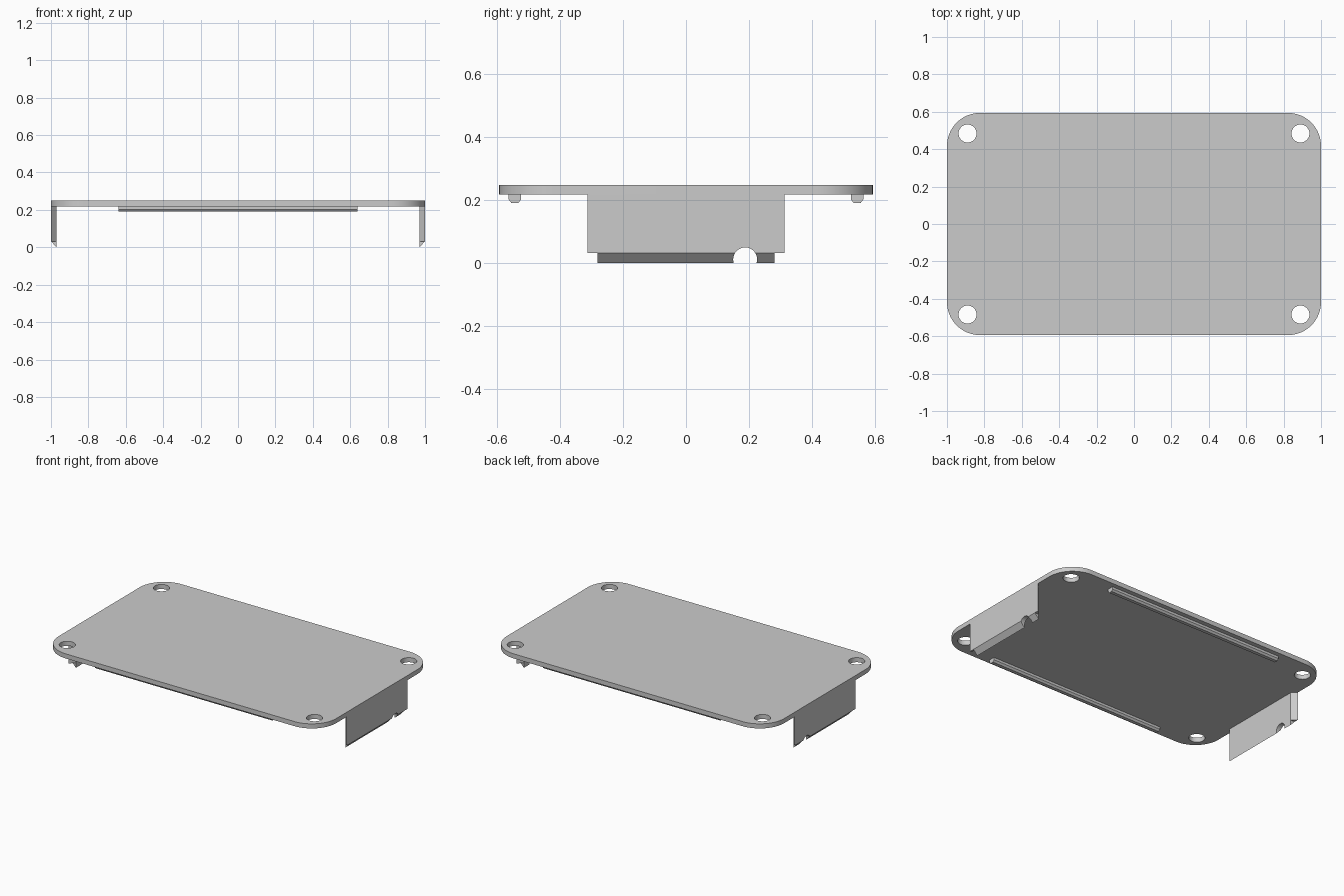
import bpy, bmesh, math
from mathutils import Matrix

cube = bpy.data.objects.get("Cube")
if cube:
    bpy.data.objects.remove(cube, do_unlink=True)

grey = bpy.data.materials.new("light grey")
grey.use_nodes = True
grey.diffuse_color = (0.6, 0.6, 0.6, 1)
grey.node_tree.nodes["Principled BSDF"].inputs["Base Color"].default_value = (0.6, 0.6, 0.6, 1)

PLATE_LOW, PLATE_TOP = 0.219, 0.249
HALF_X, HALF_Y, CORNER = 1.0, 0.594, 0.177
WALL_IN, LIP_Z = 0.97, 0.032


def add_object(name, bm):
    bmesh.ops.recalc_face_normals(bm, faces=bm.faces)
    mesh = bpy.data.meshes.new(name)
    bm.to_mesh(mesh)
    bm.free()
    mesh.materials.append(grey)
    ob = bpy.data.objects.new(name, mesh)
    bpy.context.collection.objects.link(ob)
    return ob


def prism(name, start, end):
    """Solid between two matching loops of points."""
    bm = bmesh.new()
    a = [bm.verts.new(p) for p in start]
    b = [bm.verts.new(p) for p in end]
    bm.faces.new(a)
    bm.faces.new(b)
    for i in range(len(a)):
        j = (i + 1) % len(a)
        bm.faces.new((a[i], a[j], b[j], b[i]))
    return add_object(name, bm)


def cylinder(name, radius, depth, matrix):
    bm = bmesh.new()
    bmesh.ops.create_cone(bm, cap_ends=True, segments=48, radius1=radius,
                          radius2=radius, depth=depth, matrix=matrix)
    ob = add_object(name, bm)
    ob.hide_render = True
    return ob


def cut(ob, cutters):
    """Subtract the cutters and bake the result."""
    for c in cutters:
        mod = ob.modifiers.new("cut", 'BOOLEAN')
        mod.operation = 'DIFFERENCE'
        mod.solver = 'EXACT'
        mod.object = c
    bpy.context.view_layer.update()
    dg = bpy.context.evaluated_depsgraph_get()
    mesh = bpy.data.meshes.new_from_object(ob.evaluated_get(dg))
    ob.modifiers.clear()
    ob.data = mesh


# Rounded cover plate
outline = []
for k, (sx, sy) in enumerate([(1, 1), (-1, 1), (-1, -1), (1, -1)]):
    for i in range(17):
        t = (k + i / 16) * math.pi / 2
        outline.append((sx * (HALF_X - CORNER) + CORNER * math.cos(t),
                        sy * (HALF_Y - CORNER) + CORNER * math.sin(t)))
plate = prism("cover_plate", [(x, y, PLATE_LOW) for x, y in outline],
              [(x, y, PLATE_TOP) for x, y in outline])

# Corner screw holes
holes = [cylinder("hole_cutter", 0.048, 0.2, Matrix.Translation((sx * 0.89, sy * 0.484, 0.23)))
         for sx in (-1, 1) for sy in (-1, 1)]
cut(plate, holes)

# Side walls with inward-slanted ends, bevelled lip and cable notch
notch = cylinder("notch_cutter", 0.038, 3,
                 Matrix.Translation((0, 0.188, 0.012)) @ Matrix.Rotation(math.pi / 2, 4, 'Y'))
parts = [plate]
for side, s in (("left", 1), ("right", -1)):
    section = [(s * HALF_X, -0.313), (s * HALF_X, 0.313),
               (s * WALL_IN, 0.282), (s * WALL_IN, -0.282)]
    wall = prism(side + "_wall", [(x, y, LIP_Z) for x, y in section],
                 [(x, y, PLATE_LOW) for x, y in section])
    wedge = [(s * HALF_X, LIP_Z), (s * WALL_IN, LIP_Z), (s * WALL_IN, 0)]
    lip = prism(side + "_wall_lip", [(x, -0.282, z) for x, z in wedge],
                [(x, 0.282, z) for x, z in wedge])
    for part in (wall, lip):
        cut(part, [notch])
        parts.append(part)

# Bevelled locating rails under the plate
rail = [(-0.02, PLATE_LOW), (-0.02, 0.203), (-0.011, 0.191),
        (0.011, 0.191), (0.02, 0.203), (0.02, PLATE_LOW)]
for side, s in (("front", -1), ("back", 1)):
    parts.append(prism(side + "_rail", [(-0.638, s * 0.544 + y, z) for y, z in rail],
                       [(0.638, s * 0.544 + y, z) for y, z in rail]))

for c in holes + [notch]:
    bpy.data.objects.remove(c, do_unlink=True)

# Smooth round edges, keep corners sharp
bpy.ops.object.select_all(action='DESELECT')
for ob in parts:
    ob.select_set(True)
bpy.context.view_layer.objects.active = plate
bpy.ops.object.shade_smooth_by_angle(angle=math.radians(30))
